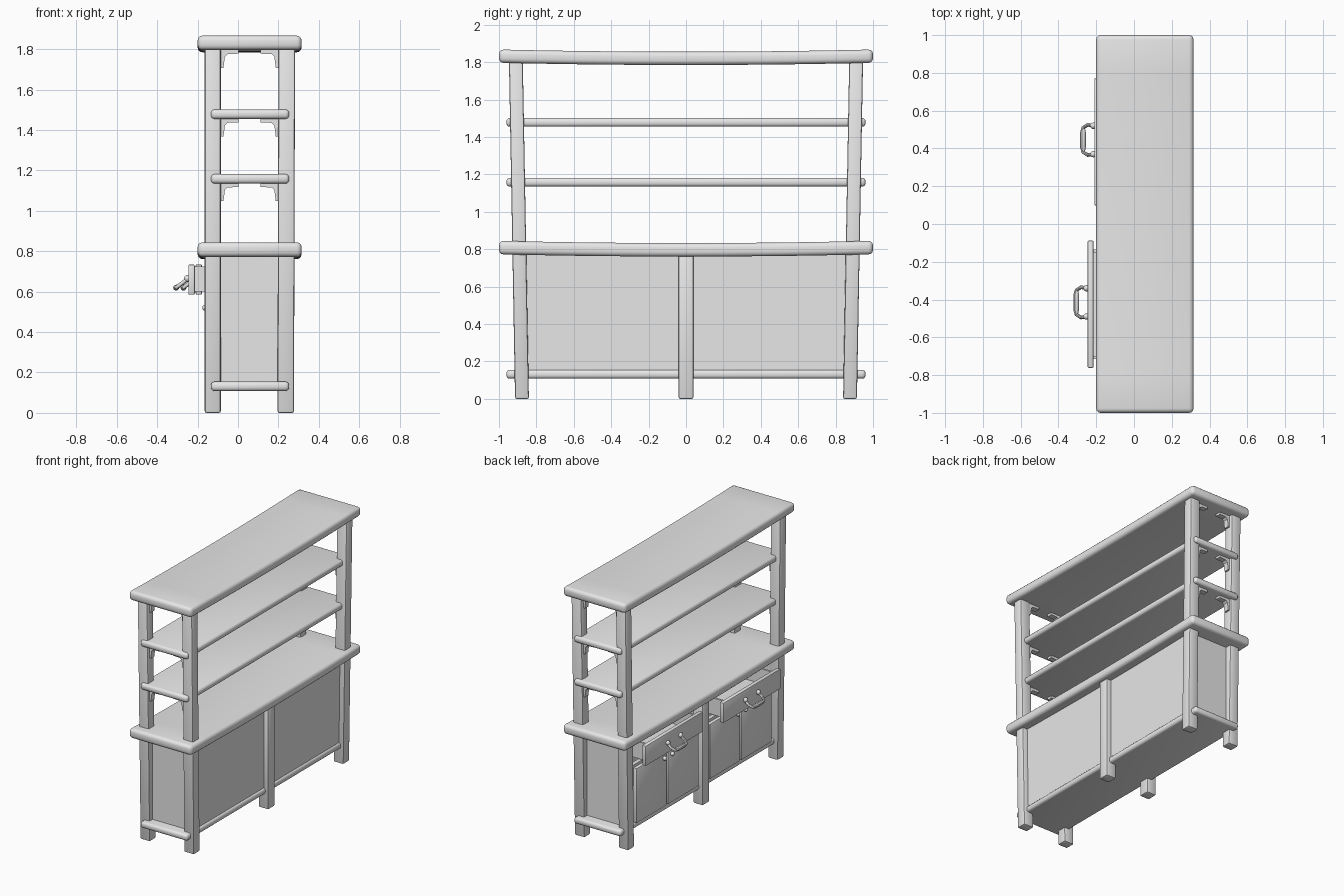
import bpy
import bmesh
import math

if "Cube" in bpy.data.objects:
    bpy.data.objects.remove(bpy.data.objects["Cube"], do_unlink=True)

grey = bpy.data.materials.new("plain_grey")
grey.use_nodes = True
grey.diffuse_color = (0.8, 0.8, 0.8, 1)
grey.node_tree.nodes["Principled BSDF"].inputs["Base Color"].default_value = (0.8, 0.8, 0.8, 1)
parts = []


def finish(name, bm):
    bmesh.ops.recalc_face_normals(bm, faces=bm.faces)
    mesh = bpy.data.meshes.new(name)
    bm.to_mesh(mesh)
    bm.free()
    obj = bpy.data.objects.new(name, mesh)
    bpy.context.collection.objects.link(obj)
    mesh.materials.append(grey)
    parts.append(obj)
    return obj


def box(name, x, y, z, bevel=0.0, segments=2, sag=0.0, lean=(0, 0)):
    """Box from (min, max) ranges, optionally rounded, sagging along y or leaning."""
    bm = bmesh.new()
    bmesh.ops.create_cube(bm, size=1)
    for v in bm.verts:
        v.co = [r[0] + (c + 0.5) * (r[1] - r[0]) for c, r in zip(v.co, (x, y, z))]
    if bevel:
        bmesh.ops.bevel(bm, geom=bm.edges[:], offset=bevel, segments=segments,
                        profile=0.5, affect='EDGES')
    if sag:
        # Slice across the length so the board can bow
        cuts = 10
        for i in range(1, cuts):
            at = y[0] + (y[1] - y[0]) * i / cuts
            bmesh.ops.bisect_plane(bm, geom=bm.verts[:] + bm.edges[:] + bm.faces[:],
                                   plane_co=(0, at, 0), plane_no=(0, 1, 0))
        for v in bm.verts:
            v.co.z -= sag * (1 - (v.co.y / y[1]) ** 2)
    for v in bm.verts:
        v.co.x += lean[0] * v.co.z
        v.co.y += lean[1] * v.co.z
    return finish(name, bm)


def ball(name, centre, radius):
    bm = bmesh.new()
    bmesh.ops.create_uvsphere(bm, u_segments=16, v_segments=10, radius=radius)
    bmesh.ops.translate(bm, verts=bm.verts, vec=centre)
    return finish(name, bm)


def bracket(name, x, y, z, side):
    """L-shaped bracket with a softened inner corner."""
    profile = [(0, 0), (0.09, 0), (0.09, -0.02), (0.035, -0.022),
               (0.022, -0.035), (0.015, -0.09), (0, -0.09)]
    bm = bmesh.new()
    face = bm.faces.new([bm.verts.new((x + side * a, y - 0.02, z + b)) for a, b in profile])
    out = bmesh.ops.extrude_face_region(bm, geom=[face])
    moved = [g for g in out["geom"] if isinstance(g, bmesh.types.BMVert)]
    bmesh.ops.translate(bm, verts=moved, vec=(0, 0.04, 0))
    finish(name, bm)


def handle(name, x, y, z):
    """Drooping pull: two ball mounts, a bent rod and a thicker grip."""
    path = [(0, 0.075), (0.035, 0.08), (0.058, 0.065), (0.06, 0.04),
            (0.06, -0.04), (0.058, -0.065), (0.035, -0.08), (0, -0.075)]
    curve = bpy.data.curves.new(name, 'CURVE')
    curve.dimensions = '3D'
    curve.bevel_depth = 0.01
    curve.bevel_resolution = 3
    curve.use_fill_caps = True
    spline = curve.splines.new('POLY')
    spline.points.add(len(path) - 1)
    for i, (point, (out, along)) in enumerate(zip(spline.points, path)):
        point.co = (x - out, y + along, z - 0.75 * out, 1)
        point.radius = 1.5 if i in (3, 4) else 1.0
    obj = bpy.data.objects.new(name, curve)
    bpy.context.collection.objects.link(obj)
    bpy.ops.object.select_all(action='DESELECT')
    obj.select_set(True)
    bpy.context.view_layer.objects.active = obj
    bpy.ops.object.convert(target='MESH')
    obj = bpy.context.view_layer.objects.active
    obj.data.materials.clear()
    obj.data.materials.append(grey)
    parts.append(obj)
    for side in (-1, 1):
        ball(name + "_mount", (x - 0.005, y + side * 0.075, z), 0.017)


# Sagging top and counter
box("top_board", (-0.2, 0.315), (-1, 1), (1.797, 1.868), 0.024, 3, sag=0.012)
box("counter", (-0.2, 0.315), (-1, 1), (0.773, 0.845), 0.024, 3, sag=0.012)

# Thin boards passing through the posts
for name, z in (("base_board", 0.108), ("lower_shelf", 1.135), ("upper_shelf", 1.455)):
    box(name, (-0.134, 0.253), (-0.96, 0.96), (z, z + 0.047), 0.018, 3)

# Corner posts lean outward, centre posts stand upright
for side in (-1, 1):
    y = sorted((side * 0.84, side * 0.914))
    box("front_post", (-0.165, -0.085), y, (0, 1.81), 0.01, lean=(0, side * 0.018))
    box("back_post", (0.195, 0.277), y, (0, 1.81), 0.01, lean=(0.003, side * 0.018))
for name, x in (("front_centre_post", (-0.165, -0.085)), ("back_centre_post", (0.195, 0.277))):
    box(name, x, (-0.04, 0.04), (0, 0.78), 0.01)

# Cabinet shell
box("back_panel", (0.215, 0.24), (-0.87, 0.87), (0.13, 0.78))
box("centre_divider", (-0.12, 0.22), (-0.015, 0.015), (0.13, 0.78))
for side in (-1, 1):
    box("end_panel", (-0.125, 0.24), sorted((side * 0.86, side * 0.882)), (0.13, 0.78))

# Shelf brackets at every post
for y in (-0.9, 0.9):
    for z in (1.138, 1.458, 1.798):
        bracket("front_bracket", -0.087, y, z, 1)
        bracket("back_bracket", 0.202, y, z, -1)

# Two bays with doors and a drawer; one drawer is pulled further out
for centre, x in ((0.435, -0.21), (-0.425, -0.246)):
    box("drawer_rail", (-0.13, -0.1), (centre - 0.42, centre + 0.42), (0.56, 0.585))
    box("drawer_front", (x, x + 0.032), (centre - 0.337, centre + 0.337), (0.585, 0.735), 0.007)
    inner, depth = 0.29, x + 0.36
    box("drawer_bottom", (x + 0.02, depth), (centre - inner, centre + inner), (0.6, 0.615))
    box("drawer_back", (depth - 0.015, depth), (centre - inner, centre + inner), (0.6, 0.725))
    for side in (-1, 1):
        box("drawer_side", (x + 0.02, depth),
            sorted((centre + side * (inner - 0.015), centre + side * inner)), (0.6, 0.725))
        box("door", (-0.155, -0.125), sorted((centre + side * 0.006, centre + side * 0.365)),
            (0.155, 0.565), 0.009)
        ball("door_knob", (-0.162, centre + side * 0.045, 0.52), 0.015)
    handle("drawer_handle", x, centre + 0.01, 0.665)

# Smooth rounded edges, keep hard corners
bpy.ops.object.select_all(action='DESELECT')
for obj in parts:
    obj.select_set(True)
bpy.context.view_layer.objects.active = parts[0]
bpy.ops.object.shade_smooth_by_angle(angle=math.radians(35))
